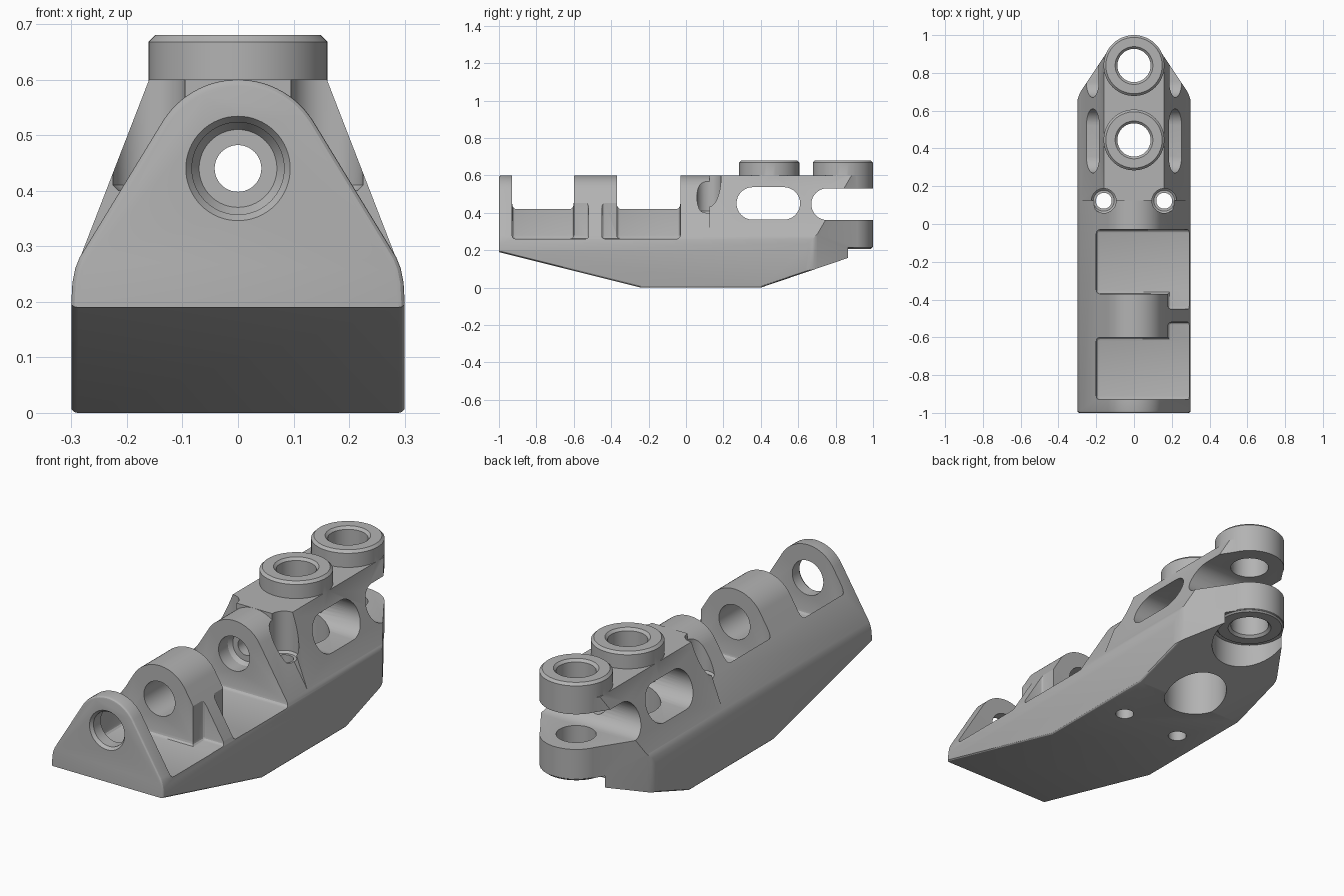
import bpy, bmesh, math

if "Cube" in bpy.data.objects:
    bpy.data.objects.remove(bpy.data.objects["Cube"], do_unlink=True)

grey = bpy.data.materials.new("plain_grey")
grey.use_nodes = True
colour = (0.45, 0.45, 0.45, 1)
grey.diffuse_color = colour
grey.node_tree.nodes["Principled BSDF"].inputs["Base Color"].default_value = colour


def finish(name, bm):
    bmesh.ops.recalc_face_normals(bm, faces=bm.faces)
    mesh = bpy.data.meshes.new(name)
    bm.to_mesh(mesh)
    bm.free()
    mesh.materials.append(grey)
    ob = bpy.data.objects.new(name, mesh)
    bpy.context.collection.objects.link(ob)
    return ob


def place(axis, u, v, t):
    return {"x": (t, u, v), "y": (u, t, v), "z": (u, v, t)}[axis]


def prism(name, axis, points, start, end, bevel=0.0):
    """Extrude a closed profile along an axis."""
    bm = bmesh.new()
    ends = [[bm.verts.new(place(axis, u, v, t)) for u, v in points] for t in (start, end)]
    for ring in ends:
        bm.faces.new(ring)
    n = len(points)
    for i in range(n):
        j = (i + 1) % n
        bm.faces.new((ends[0][i], ends[0][j], ends[1][j], ends[1][i]))
    ob = finish(name, bm)
    if bevel:
        mod = ob.modifiers.new("edge", "BEVEL")
        mod.width, mod.segments, mod.angle_limit = bevel, 3, math.radians(32)
        apply(ob, mod)
    return ob


def lathe(name, axis, u, v, profile, sides=64):
    """Solid of revolution from (radius, height) pairs."""
    bm = bmesh.new()
    rings = []
    for r, t in profile:
        angles = [math.tau * i / sides for i in range(sides)]
        rings.append([bm.verts.new(place(axis, u + r * math.cos(a), v + r * math.sin(a), t))
                      for a in angles])
    bm.faces.new(rings[0])
    bm.faces.new(rings[-1])
    for low, high in zip(rings, rings[1:]):
        for i in range(sides):
            j = (i + 1) % sides
            bm.faces.new((low[i], low[j], high[j], high[i]))
    return finish(name, bm)


def apply(ob, mod):
    bpy.context.view_layer.objects.active = ob
    bpy.ops.object.modifier_apply(modifier=mod.name)


def combine(ob, tool, operation):
    mod = ob.modifiers.new("combine", "BOOLEAN")
    mod.object, mod.operation, mod.solver = tool, operation, "EXACT"
    apply(ob, mod)
    bpy.data.objects.remove(tool, do_unlink=True)


def rounded_outline(sides, centre, radius, steps=25):
    """Symmetric outline whose shoulders run tangent into a round top."""
    arc = []
    for i in range(steps + 1):
        a = math.radians(32 + 116 * i / steps)
        arc.append((radius * math.cos(a), centre + radius * math.sin(a)))
    return sides + arc + [(-x, y) for x, y in reversed(sides)]


def slot_outline(y0, y1, z, r, steps=16):
    right = [(y1 + r * math.sin(math.pi * i / steps), z - r * math.cos(math.pi * i / steps))
             for i in range(steps + 1)]
    left = [(y0 - r * math.sin(math.pi * i / steps), z + r * math.cos(math.pi * i / steps))
            for i in range(steps + 1)]
    return right + left


def box(name, x, y, z, bevel):
    corners = [(x[0], y[0]), (x[1], y[0]), (x[1], y[1]), (x[0], y[1])]
    return prism(name, "z", corners, z[0], z[1], bevel)


# Main body: round-topped section, with a wider flat-topped rear
section = rounded_outline([(0.3, -0.05), (0.3, 0.2), (0.298, 0.235), (0.293, 0.26),
                           (0.285, 0.28)], 0.44, 0.16)
body = prism("bracket_body", "y", section, -1, 1.1, 0.012)
rear = [(-0.2, 0.1), (0.2, 0.1), (0.284, 0.28), (0.16, 0.6), (-0.16, 0.6), (-0.284, 0.28)]
combine(body, prism("rear_block", "y", rear, 0.125, 1.1), "UNION")

# Trim to the keel seen from the side and the pointed rear in plan
keel = [(-1.2, 0.24), (-0.24, 0), (0.4, 0), (0.9, 0.17), (1.2, 0.272), (1.2, 1), (-1.2, 1)]
combine(body, prism("keel_trim", "x", keel, -0.301, 0.301, 0.012), "INTERSECT")
plan = rounded_outline([(0.302, -1.2), (0.302, 0.62), (0.298, 0.66), (0.292, 0.68),
                        (0.283, 0.7)], 0.839, 0.159)
combine(body, prism("plan_trim", "z", plan, -0.2, 1.2), "INTERSECT")

# Round bosses, with a spotface below the rear one
combine(body, lathe("spotface", "z", 0, 0.839, [(0.175, -0.1), (0.175, 0.214)]), "DIFFERENCE")
REAR_Y, MID_Y = 0.839, 0.445
combine(body, lathe("rear_boss", "z", 0, REAR_Y,
                    [(0.15, 0.207), (0.161, 0.218), (0.161, 0.668), (0.149, 0.68)]), "UNION")
combine(body, lathe("middle_boss", "z", 0, MID_Y,
                    [(0.161, 0.57), (0.161, 0.668), (0.149, 0.68)]), "UNION")

# Side window and rear clevis slot
window = slot_outline(0.357, 0.523, 0.45, 0.087)
combine(body, prism("window", "x", window, -0.5, 0.5), "DIFFERENCE")
clevis = slot_outline(0.755, 1.3, 0.446, 0.085)
combine(body, prism("clevis", "x", clevis, -0.5, 0.5), "DIFFERENCE")

# Pockets between the lugs, then notches that leave a rib on the middle lug
for y in ((-0.93, -0.6), (-0.37, -0.03)):
    combine(body, box("pocket", (-0.2, 0.5), y, (0.26, 0.9), 0.02), "DIFFERENCE")
for y in ((-0.66, -0.52), (-0.45, -0.31)):
    combine(body, box("notch", (0.18, 0.6), y, (0.261, 0.9), 0.016), "DIFFERENCE")

# Vertical bores
combine(body, lathe("rear_bore", "z", 0, REAR_Y,
                    [(0.1, 0.1), (0.1, 0.207), (0.088, 0.219), (0.088, 0.668),
                     (0.1, 0.68), (0.1, 0.8)]), "DIFFERENCE")
combine(body, lathe("middle_bore", "z", 0, MID_Y,
                    [(0.145, -0.1), (0.145, 0.52), (0.088, 0.52), (0.088, 0.668),
                     (0.1, 0.68), (0.1, 0.8)]), "DIFFERENCE")
for side in (-1, 1):
    combine(body, lathe("bolt_hole", "z", side * 0.16, 0.123,
                        [(0.042, -0.1), (0.042, 0.4), (0.055, 0.4), (0.065, 0.41),
                         (0.065, 0.8)], 40), "DIFFERENCE")

# Long hinge bore through the lugs, stepping down behind the third one
combine(body, lathe("hinge_bore", "y", 0, 0.44,
                    [(0.094, -1.1), (0.094, -1), (0.083, -0.985), (0.083, 0.04),
                     (0.07, 0.06), (0.042, 0.06), (0.042, 1.2)]), "DIFFERENCE")

# Smooth rounds, crisp edges
bpy.ops.object.select_all(action="DESELECT")
body.select_set(True)
bpy.context.view_layer.objects.active = body
bpy.ops.object.shade_smooth_by_angle(angle=math.radians(28))
